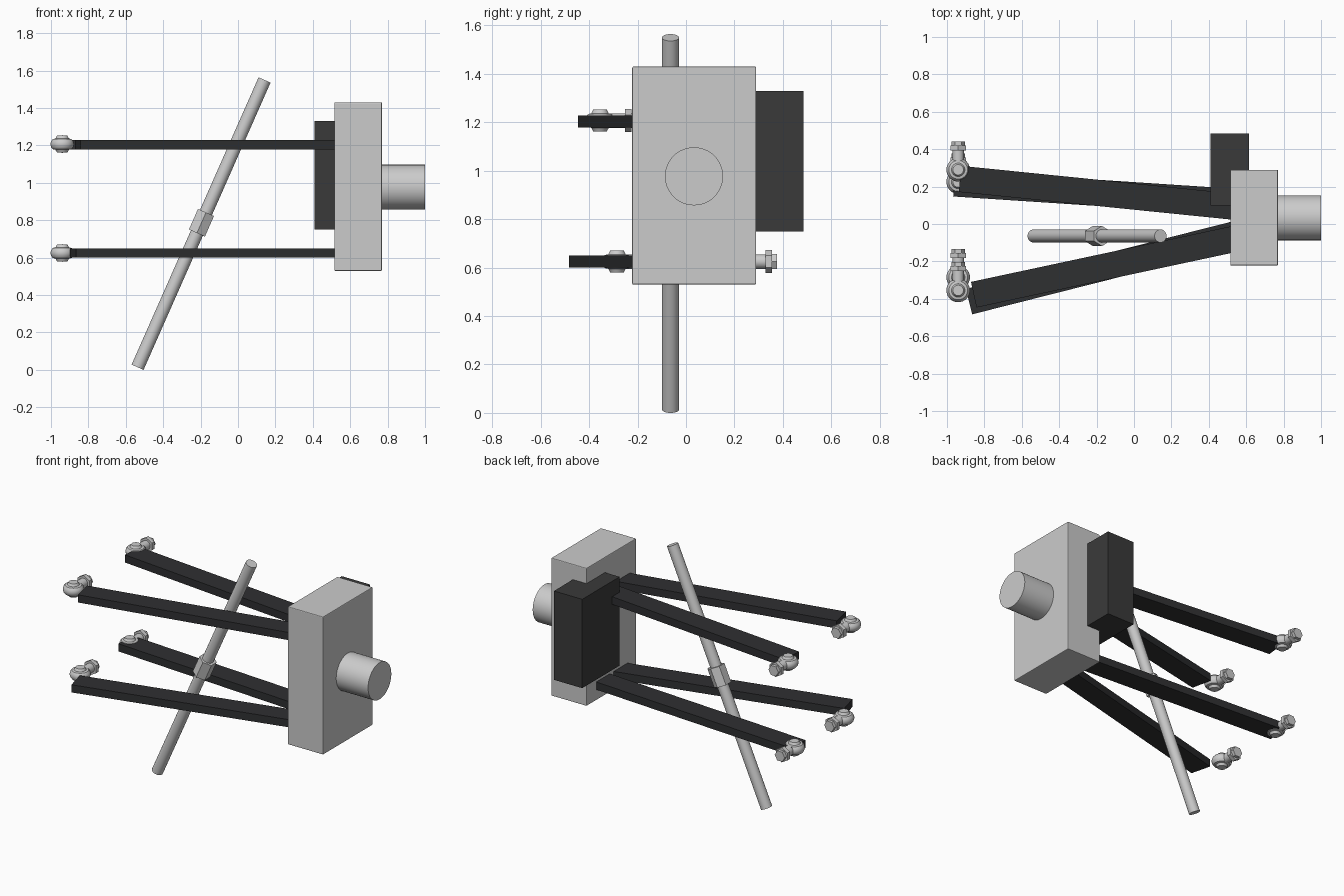
import bpy, bmesh
from math import cos, sin, pi, radians
from mathutils import Vector, Matrix

if "Cube" in bpy.data.objects:
    bpy.data.objects.remove(bpy.data.objects["Cube"])


def material(name, rgb):
    m = bpy.data.materials.new(name)
    m.diffuse_color = (*rgb, 1)
    m.use_nodes = True
    m.node_tree.nodes["Principled BSDF"].inputs["Base Color"].default_value = m.diffuse_color
    return m


carbon = material("carbon_black", (0.028, 0.029, 0.031))
dark = material("dark_grey", (0.042, 0.042, 0.042))


def finish(bm, name, mat=None, smooth=False):
    bmesh.ops.recalc_face_normals(bm, faces=bm.faces[:])
    me = bpy.data.meshes.new(name)
    bm.to_mesh(me)
    bm.free()
    ob = bpy.data.objects.new(name, me)
    bpy.context.collection.objects.link(ob)
    if mat:
        me.materials.append(mat)
    if smooth:
        bpy.ops.object.select_all(action='DESELECT')
        ob.select_set(True)
        bpy.context.view_layer.objects.active = ob
        bpy.ops.object.shade_smooth_by_angle(angle=radians(35))
    return ob


def box(name, lo, hi, mat=None, bevel=0.0):
    lo, hi = Vector(lo), Vector(hi)
    bm = bmesh.new()
    bmesh.ops.create_cube(bm, size=1, matrix=Matrix.Translation((lo + hi) / 2)
                          @ Matrix.Diagonal((*(hi - lo), 1)))
    if bevel:
        bmesh.ops.bevel(bm, geom=bm.edges[:], offset=bevel, segments=2,
                        profile=0.5, affect='EDGES')
    return finish(bm, name, mat)


def lathe(name, profile, origin, axis, sides=32, phase=0.0):
    """Solid turned from (radius, height) points about an axis; capped at both ends."""
    axis = Vector(axis).normalized()
    side = Vector((0, 1, 0)) if abs(axis.y) < 0.9 else Vector((1, 0, 0))
    other = axis.cross(side)
    bm = bmesh.new()
    rings = []
    for r, h in profile:
        rings.append([bm.verts.new(Vector(origin) + axis * h
                      + side * (r * cos(phase + 2 * pi * i / sides))
                      + other * (r * sin(phase + 2 * pi * i / sides)))
                      for i in range(sides)])
    for a, b in zip(rings, rings[1:]):
        for i in range(sides):
            j = (i + 1) % sides
            bm.faces.new((a[i], a[j], b[j], b[i]))
    bm.faces.new(rings[0])
    bm.faces.new(rings[-1])
    return finish(bm, name, smooth=sides > 8)


def arm(name, a, b, z, width=0.14, thick=0.05):
    """Flat bar between two plan points."""
    a, b = Vector((*a, z)), Vector((*b, z))
    d = b - a
    bm = bmesh.new()
    bmesh.ops.create_cube(bm, size=1, matrix=Matrix.Translation((a + b) / 2)
                          @ d.to_track_quat('X', 'Z').to_matrix().to_4x4()
                          @ Matrix.Diagonal((d.length, width, thick, 1)))
    return finish(bm, name, carbon)


# Upright block, wheel hub and brake caliper
box("upright", (0.515, -0.222, 0.53), (0.77, 0.29, 1.43), bevel=0.005)
lathe("wheel_hub", [(0.12, 0), (0.12, 0.25)], (0.75, 0.033, 0.977), (1, 0, 0), 48)
box("brake_caliper", (0.41, 0.10, 0.75), (0.614, 0.485, 1.33), dark)

# Control arms: outer end, inner end, height, joint y
arms = {
    "upper_front_arm": ((-0.857, -0.378), (0.56, -0.075), 1.204, -0.355),
    "upper_rear_arm": ((-0.93, 0.241), (0.56, 0.09), 1.204, 0.29),
    "lower_front_arm": ((-0.882, -0.415), (0.56, -0.05), 0.625, -0.285),
    "lower_rear_arm": ((-0.962, 0.217), (0.56, 0.117), 0.625, 0.225),
}
half = [(0.028, 0.045), (0.036, 0.030), (0.050, 0.027), (0.059, 0.016), (0.063, 0)]
eye = half + [(r, -h) for r, h in reversed(half[:-1])]
for name, (outer, inner, z, y) in arms.items():
    arm(name, outer, inner, z)
    # Rod end: round eye, stud and two hexagon nuts pointing rearward
    c = (-0.94, y, z + (0.003 if z > 1 else 0))
    tag = name.replace("arm", "")
    lathe(tag + "joint_eye", eye, c, (0, 0, 1))
    lathe(tag + "joint_stud", [(0.03, 0.03), (0.03, 0.11)], c, (0, 1, 0), 20)
    lathe(tag + "joint_flange", [(0.048, 0.104), (0.048, 0.130)], c, (0, 1, 0), 6, pi / 6)
    lathe(tag + "joint_nut", [(0.036, 0.125), (0.036, 0.151)], c, (0, 1, 0), 6)

# Diagonal push rod with hexagon adjuster
bottom, top = Vector((-0.537, -0.064, 0.014)), Vector((0.142, -0.064, 1.55))
d = top - bottom
lathe("push_rod", [(0.035, 0), (0.035, d.length)], bottom, d, 32)
mid = bottom + d * 0.503
lathe("push_rod_adjuster", [(0.054, -0.06), (0.054, 0.06)], mid, d, 6)
